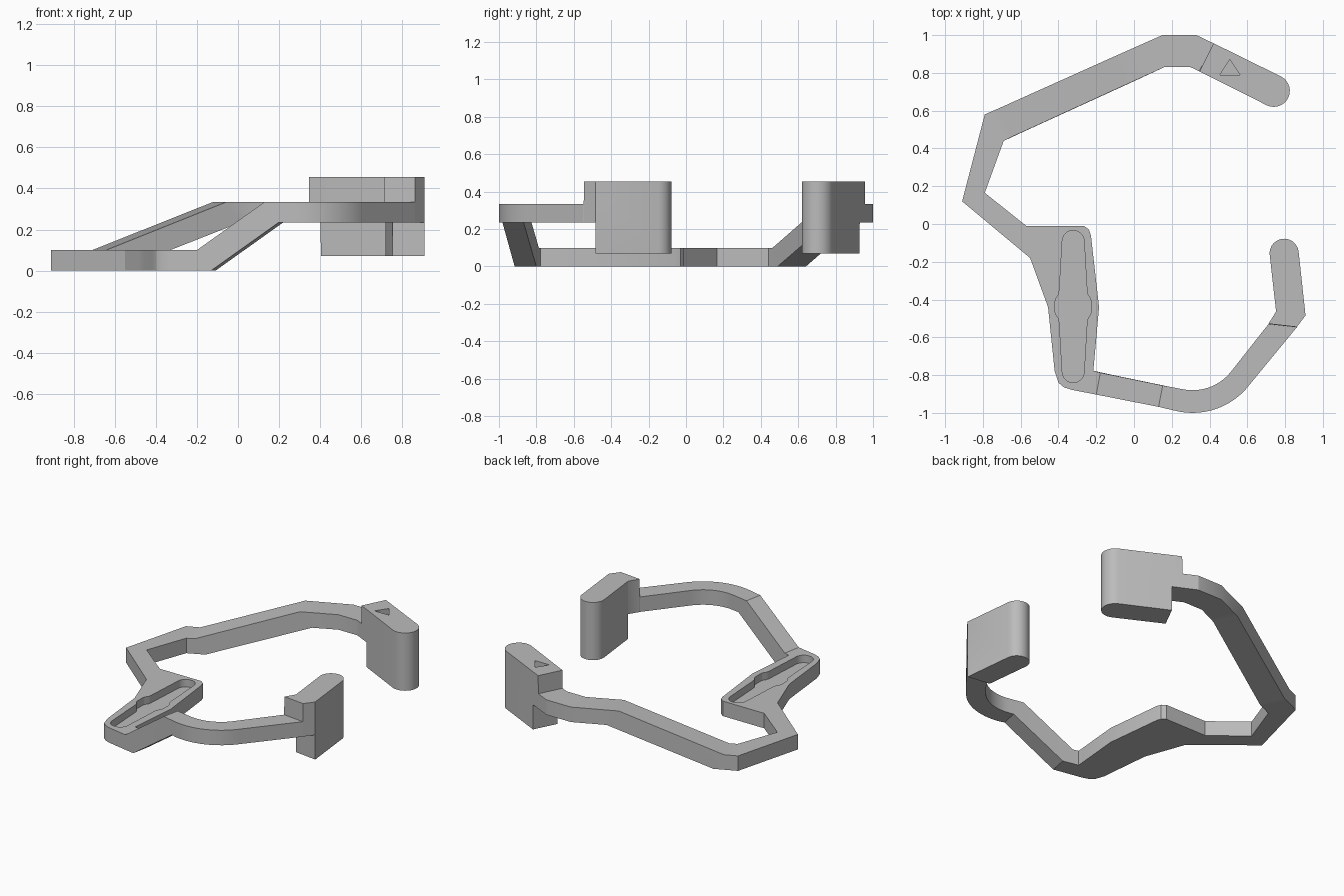
import bpy, bmesh, math
from mathutils import Vector

cube = bpy.data.objects.get("Cube")
if cube:
    bpy.data.objects.remove(cube)

grey = bpy.data.materials.new("plain_grey")
grey.use_nodes = True
colour = (0.5, 0.5, 0.5, 1)
grey.diffuse_color = colour
grey.node_tree.nodes["Principled BSDF"].inputs["Base Color"].default_value = colour

FLOOR, LOW, UNDER, DECK, TOP, FOOT = 0.0, 0.1, 0.235, 0.335, 0.455, 0.07


def make_object(name, bm):
    bmesh.ops.recalc_face_normals(bm, faces=bm.faces)
    mesh = bpy.data.meshes.new(name)
    bm.to_mesh(mesh)
    bm.free()
    mesh.materials.append(grey)
    obj = bpy.data.objects.new(name, mesh)
    bpy.context.collection.objects.link(obj)
    return obj


def prism(name, outline, z0, z1):
    bm = bmesh.new()
    face = bm.faces.new([bm.verts.new((x, y, z0)) for x, y in outline])
    new = bmesh.ops.extrude_face_region(bm, geom=[face])["geom"]
    verts = [g for g in new if isinstance(g, bmesh.types.BMVert)]
    bmesh.ops.translate(bm, verts=verts, vec=(0, 0, z1 - z0))
    return make_object(name, bm)


# Each station of the strap: outer point, inner point, top, bottom, bottom shift
stations = []


def station(outer, inner, top, bottom, shift=0.0):
    stations.append((Vector(outer), Vector(inner), top, bottom, shift))


def step(top, bottom):
    """Abrupt change of height just after the last station."""
    outer, inner = stations[-1][:2]
    across = (outer - inner).normalized()
    ahead = Vector((across.y, -across.x)) * 0.002
    station(outer + ahead, inner + ahead, top, bottom)


def round_tip(centre, radius, direction, outer_side, reverse=False):
    """Half-round end of a pad, pairing points on both sides."""
    c, d, s = Vector(centre), Vector(direction).normalized(), Vector(outer_side).normalized()
    angles = [math.radians(6 + 12 * i) for i in range(8)]
    for a in (reversed(angles) if reverse else angles):
        along, side = d * radius * math.cos(a), s * radius * math.sin(a)
        station(c + along + side, c + along - side, TOP, FOOT)


# Front pad
round_tip((0.795, -0.155), 0.077, (-0.1, 0.995), (0.995, 0.1))
station((0.908, -0.483), (0.752, -0.462), TOP, FOOT)
step(TOP, UNDER)
station((0.862, -0.545), (0.712, -0.528), TOP, UNDER)
step(DECK, UNDER)

# Curved part of the front arm
bend = Vector((0.31, -0.62))
for i in range(13):
    a = math.radians(-37 - 64.5 * i / 12)
    ray = Vector((math.cos(a), math.sin(a)))
    station(bend + ray * 0.38, bend + ray * 0.26, DECK, UNDER)

# Front ramp
station((0.13, -0.968), (0.152, -0.855), DECK, UNDER, -0.07)
station((-0.20, -0.903), (-0.178, -0.787), LOW, FLOOR, -0.07)

# Flat hub and the low elbow behind it
for outer, inner in [
    ((-0.33, -0.878), (-0.215, -0.777)), ((-0.37, -0.865), (-0.214, -0.765)),
    ((-0.40, -0.84), (-0.213, -0.75)), ((-0.42, -0.78), (-0.211, -0.73)),
    ((-0.455, -0.44), (-0.185, -0.44)), ((-0.485, -0.358), (-0.228, -0.06)),
    ((-0.50, -0.317), (-0.238, -0.03)), ((-0.515, -0.276), (-0.265, -0.01)),
    ((-0.55, -0.18), (-0.57, -0.01)), ((-0.91, 0.12), (-0.79, 0.165)),
    ((-0.79, 0.58), (-0.69, 0.44)),
]:
    station(outer, inner, LOW, FLOOR)

# Back ramp and raised back arm
station((-0.71, 0.615), (-0.643, 0.463), LOW, FLOOR, 0.065)
station((-0.12, 0.88), (-0.055, 0.732), DECK, UNDER, 0.075)
station((0.15, 1.0), (0.16, 0.83), DECK, UNDER)
station((0.33, 1.0), (0.30, 0.83), DECK, UNDER)
station((0.42, 0.957), (0.345, 0.808), DECK, UNDER)

# Back pad
step(TOP, UNDER)
station((0.478, 0.929), (0.402, 0.78), TOP, UNDER)
step(TOP, FOOT)
round_tip((0.74, 0.705), 0.085, (0.9, -0.44), (0.44, 0.9), reverse=True)

# Join the stations into one closed strap
bm = bmesh.new()
rings = []
for outer, inner, top, bottom, shift in stations:
    across = (outer - inner).normalized()
    move = Vector((across.y, -across.x)) * shift
    corners = [(outer, top), (inner, top), (inner + move, bottom), (outer + move, bottom)]
    rings.append([bm.verts.new((p.x, p.y, z)) for p, z in corners])
for a, b in zip(rings, rings[1:]):
    for i in range(4):
        j = (i + 1) % 4
        bm.faces.new((a[i], a[j], b[j], b[i]))
bm.faces.new(rings[0])
bm.faces.new(rings[-1])
strap = make_object("bracket_strap", bm)

# Long pocket in the hub, mirrored from a quarter outline
quarter = [(0.095, 0.03), (0.09, 0.045), (0.077, 0.065), (0.073, 0.085)]
quarter += [(0.058 * math.cos(a), 0.345 + 0.058 * math.sin(a))
            for a in (math.radians(15 * i) for i in range(6))]
half = [(x, -y) for x, y in reversed(quarter)] + quarter
loop = half + [(-x, y) for x, y in reversed(half)]
pocket = prism("pocket_cutter", [(x - 0.322, y - 0.437) for x, y in loop], 0.05, 0.2)

# Triangular mark in the back pad
mark = prism("triangle_cutter", [(0.455, 0.79), (0.56, 0.79), (0.507, 0.87)], 0.415, 0.55)

bpy.context.view_layer.objects.active = strap
for cutter in (pocket, mark):
    cutter.hide_render = True
    mod = strap.modifiers.new("recess", "BOOLEAN")
    mod.operation, mod.solver, mod.object = "DIFFERENCE", "EXACT", cutter
    bpy.ops.object.modifier_apply(modifier=mod.name)
    bpy.data.objects.remove(cutter)

bpy.ops.object.select_all(action="DESELECT")
strap.select_set(True)
bpy.ops.object.shade_smooth_by_angle(angle=math.radians(25))
